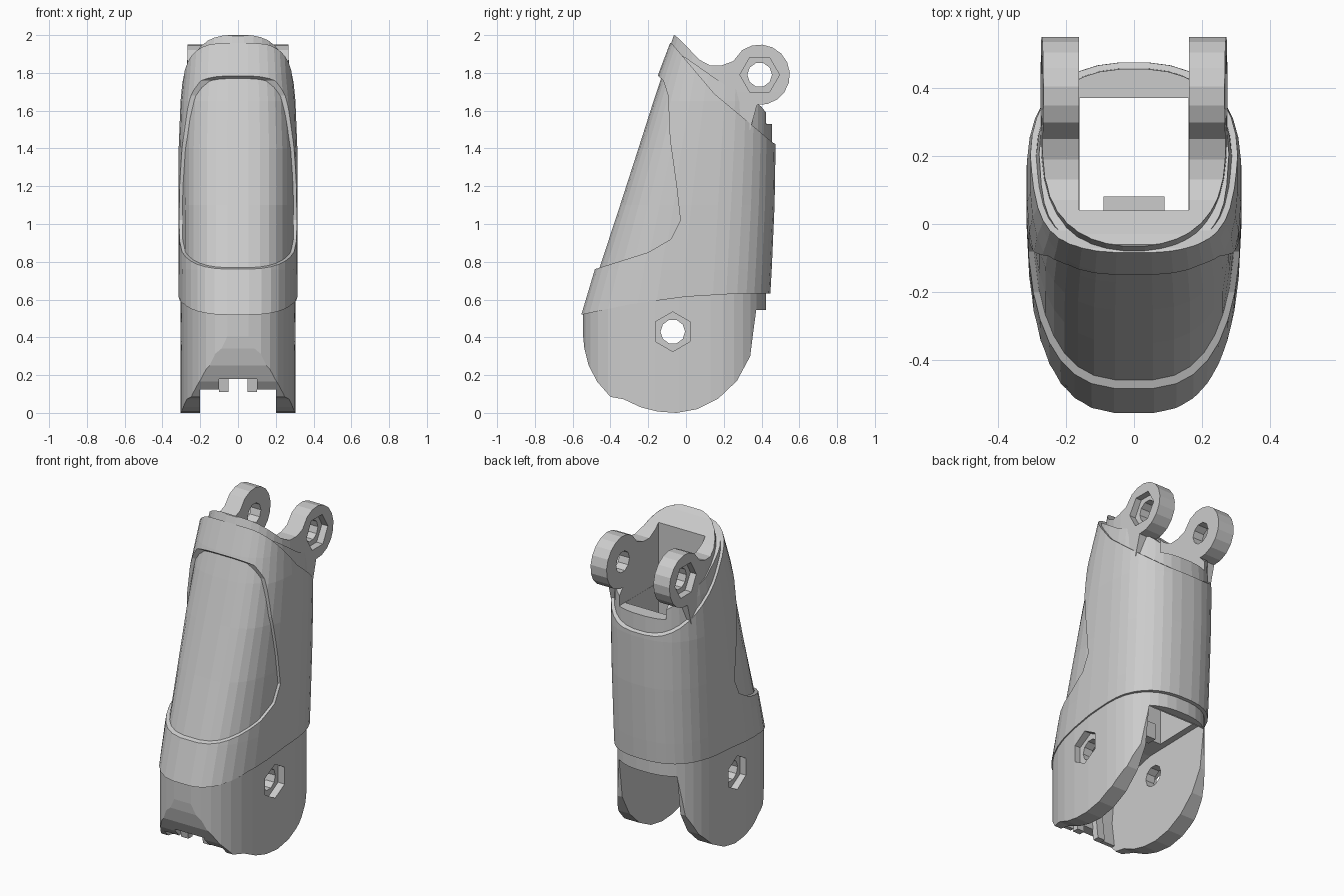
import bpy, bmesh
from math import sin, cos, pi, copysign

if "Cube" in bpy.data.objects:
    bpy.data.objects.remove(bpy.data.objects["Cube"])


def make(name, rings):
    """Solid skinned through equal-length rings of points, capped at both ends."""
    bm = bmesh.new()
    vs = [[bm.verts.new(p) for p in r] for r in rings]
    n = len(rings[0])
    for a, b in zip(vs, vs[1:]):
        for i in range(n):
            bm.faces.new((a[i], a[(i + 1) % n], b[(i + 1) % n], b[i]))
    bm.faces.new(vs[0])
    bm.faces.new(vs[-1])
    bmesh.ops.recalc_face_normals(bm, faces=bm.faces)
    me = bpy.data.meshes.new(name)
    bm.to_mesh(me)
    bm.free()
    ob = bpy.data.objects.new(name, me)
    bpy.context.collection.objects.link(ob)
    return ob


def prism(name, pts, x0, x1):
    """Side profile (y, z) extruded across x."""
    return make(name, [[(x, y, z) for y, z in pts] for x in (x0, x1)])


def box(name, x0, x1, y0, y1, z0, z1):
    return prism(name, [(y0, z0), (y1, z0), (y1, z1), (y0, z1)], x0, x1)


def disc(y, z, r, n, rot=0.0):
    return [(y + r * cos(2 * pi * i / n + rot), z + r * sin(2 * pi * i / n + rot)) for i in range(n)]


def section(z, yf, yb, hw, cy, nf=2.9, nb=2.5, n=36):
    """Horizontal super-ellipse slice with separate front and back roundness."""
    pts = []
    for i in range(n):
        t = 2 * pi * (i + 0.5) / n
        c, s = cos(t), sin(t)
        k = 2 / (nb if s > 0 else nf)
        reach = (yb - cy) if s > 0 else (cy - yf)
        pts.append((hw * copysign(abs(c) ** k, c), cy + reach * copysign(abs(s) ** k, s), z))
    return pts


def boolean(ob, other, op):
    """Apply a boolean and discard the helper object."""
    m = ob.modifiers.new(op, 'BOOLEAN')
    m.operation, m.object, m.solver = op, other, 'EXACT'
    bpy.context.view_layer.objects.active = ob
    bpy.ops.object.modifier_apply(modifier=m.name)
    bpy.data.objects.remove(other, do_unlink=True)


# slices of the leaning sleeve: z, front y, back y, half width, widest y
SLICES = [(0.4, -0.592, 0.435, 0.314, 0.08), (0.76, -0.484, 0.455, 0.316, 0.1),
          (1.1, -0.372, 0.47, 0.316, 0.12), (1.4, -0.275, 0.475, 0.315, 0.14),
          (1.65, -0.195, 0.47, 0.305, 0.16), (1.8, -0.145, 0.465, 0.29, 0.17),
          (2.05, -0.05, 0.455, 0.27, 0.18)]


def sleeve(name, inset):
    return make(name, [section(z, f + inset * 1.3, b - inset, w - inset, c) for z, f, b, w, c in SLICES])


# outer shell: trimmed by the seam below and the sloping shoulder above
shell = sleeve("finger_segment", 0.0)
boolean(shell, prism("shell_trim", [
    (-0.7, 0.505), (-0.55, 0.52), (-0.3, 0.575), (0, 0.615), (0.25, 0.63), (0.6, 0.635),
    (0.6, 1.36), (0.46, 1.43), (0.3, 1.565), (0.15, 1.69), (-0.07, 1.95), (-0.3, 2.1), (-0.7, 2.1)], -1, 1), 'INTERSECT')
# recessed front panel
boolean(shell, prism("panel_cut", [
    (-0.8, 0.69), (-0.485, 0.76), (-0.2, 0.85), (-0.08, 0.92), (-0.03, 1.02), (-0.05, 1.2), (-0.085, 1.45),
    (-0.095, 1.68), (-0.12, 1.76), (-0.15, 1.785), (-0.8, 1.84)], -1, 1), 'DIFFERENCE')

# inner core visible in the panel and above the shoulder
core = sleeve("core", 0.017)
boolean(core, prism("core_trim", [
    (-0.7, 0.575), (-0.3, 0.6), (0, 0.635), (0.45, 0.65), (0.6, 0.65), (0.6, 1.54), (0.455, 1.55),
    (0.4, 1.62), (0.3, 1.7), (0.2, 1.74), (0.0, 1.88), (-0.075, 1.92), (-0.7, 1.93)], -1, 1), 'INTERSECT')

# neck with the two upper lugs
neck = make("neck", [section(z, f, 1.3, w, 0.25, 2.3, 6) for z, f, w in
                     ((1.2, -0.3, 0.278), (1.7, -0.16, 0.274), (2.05, -0.05, 0.264))])
LUG, PIVOT = (0.39, 1.79), (-0.07, 0.43)
arc = [(LUG[0] + 0.16 * cos(a), LUG[1] + 0.16 * sin(a)) for a in [(-95 + 20 * i) * pi / 180 for i in range(12)]]
boolean(neck, prism("neck_trim", arc + [
    (0.25, 1.862), (0.19, 1.84), (0.13, 1.838), (0.07, 1.87), (-0.03, 1.975), (-0.06, 2.0), (-0.085, 1.985),
    (-0.11, 1.83), (-0.05, 1.65), (0.28, 1.44), (0.34, 1.5)], -1, 1), 'INTERSECT')

# lower fork with rounded knuckle front and a small lip at the back
fork = make("fork", [section(z, -0.546, 0.425, 0.306, 0.08) for z in (-0.1, 0.8)])
boolean(fork, prism("fork_trim", [
    (-0.6, 0.53), (-0.55, 0.53), (-0.546, 0.42), (-0.538, 0.34), (-0.515, 0.25), (-0.47, 0.165), (-0.4, 0.085),
    (-0.33, 0.072), (-0.24, 0.03), (-0.15, 0.007), (-0.05, 0), (0.06, 0.02), (0.17, 0.075), (0.27, 0.17),
    (0.34, 0.3), (0.355, 0.42), (0.372, 0.546), (0.5, 0.546), (0.5, 0.67), (0.0, 0.66), (-0.3, 0.62), (-0.5, 0.56)],
    -1, 1), 'INTERSECT')

for part in (core, fork, neck):
    boolean(shell, part, 'UNION')

# slot between the fork plates, open at the back and underneath
boolean(shell, prism("fork_slot", [
    (-0.8, -0.2), (-0.8, 0.125), (-0.41, 0.125), (-0.43, 0.28), (-0.415, 0.42), (-0.34, 0.51), (-0.1, 0.57),
    (0.368, 0.58), (0.371, 0.54), (0.8, 0.54), (0.8, -0.2)], -0.2, 0.2), 'DIFFERENCE')
boolean(shell, box("knuckle_notch", -0.1, 0.1, -0.8, -0.3, -0.2, 0.18), 'DIFFERENCE')
# through shaft and the opening between the lugs
boolean(shell, box("shaft", -0.16, 0.16, 0.04, 0.37, 0.3, 2.3), 'DIFFERENCE')
boolean(shell, box("lug_gap", -0.161, 0.161, 0.041, 0.9, 1.53, 2.31), 'DIFFERENCE')

# pin holes and hexagonal recesses
for (y, z), face, rot in ((LUG, 0.23, 0), (PIVOT, 0.26, pi / 6)):
    boolean(shell, prism("pin_hole", disc(y, z, 0.065, 10), -1, 1), 'DIFFERENCE')
    for s in (-1, 1):
        boolean(shell, prism("hex_recess", disc(y, z, 0.105, 6, rot), s * face, s), 'DIFFERENCE')

# ribs behind the knuckle and cord tab inside the shaft
for s in (-1, 1):
    x = sorted((s * 0.05, s * 0.1))
    prism("stop_rib", [(-0.415, 0.11), (-0.375, 0.11), (-0.395, 0.28), (-0.38, 0.41), (-0.31, 0.49),
                       (-0.33, 0.54), (-0.43, 0.43), (-0.44, 0.28)], *x)
box("cord_tab", -0.09, 0.09, 0.02, 0.08, 0.56, 0.66)
